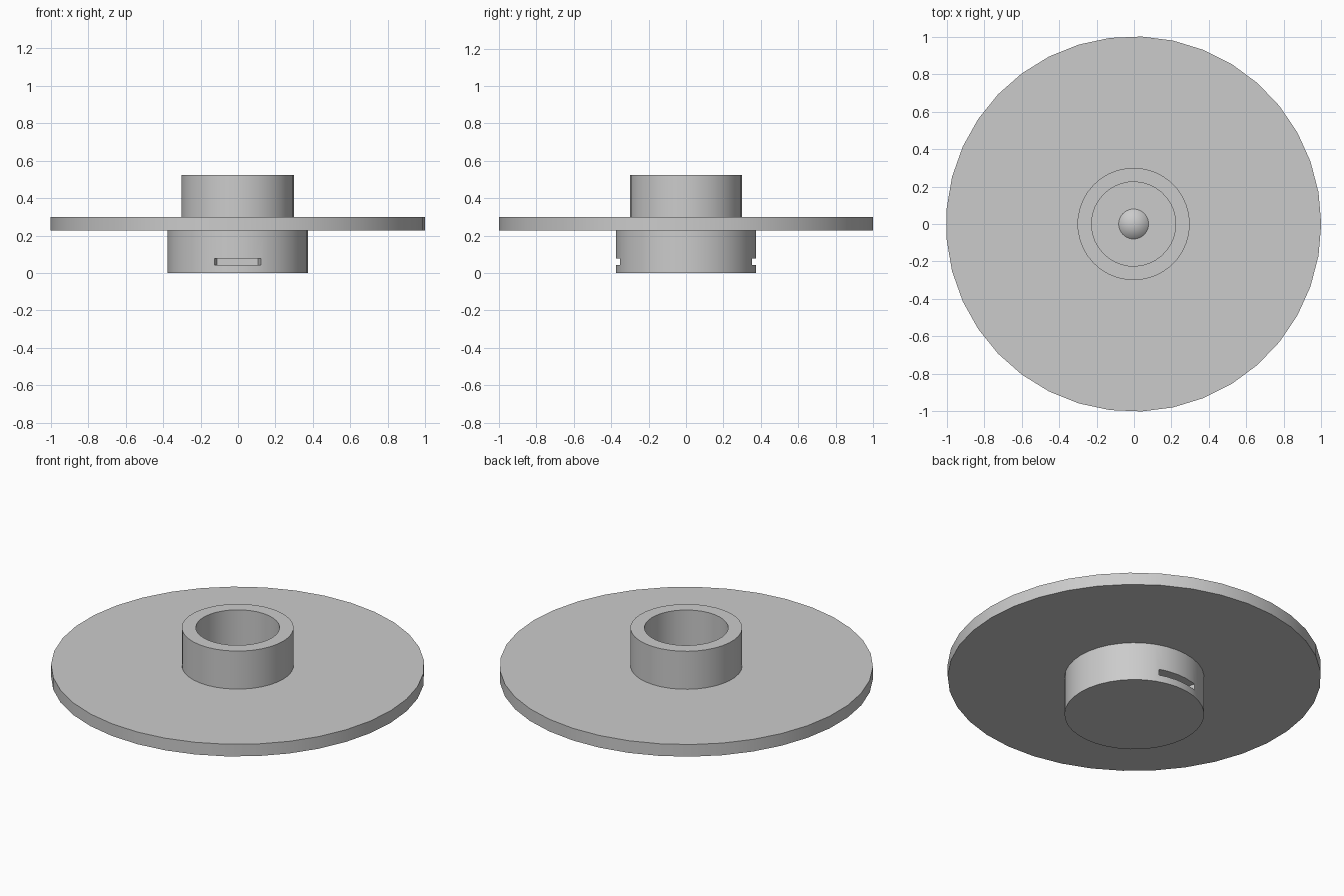
import bpy, bmesh, math
from mathutils import Matrix

cube = bpy.data.objects.get("Cube")
if cube:
    bpy.data.objects.remove(cube, do_unlink=True)

SIDES = 37
CENTRE_X = -0.002

grey = bpy.data.materials.new("plain grey")
grey.use_nodes = True
grey.diffuse_color = (0.6, 0.6, 0.6, 1)
grey.node_tree.nodes["Principled BSDF"].inputs["Base Color"].default_value = (0.6, 0.6, 0.6, 1)


def finish(name, bm):
    bmesh.ops.recalc_face_normals(bm, faces=bm.faces[:])
    mesh = bpy.data.meshes.new(name)
    bm.to_mesh(mesh)
    bm.free()
    mesh.materials.append(grey)
    obj = bpy.data.objects.new(name, mesh)
    bpy.context.collection.objects.link(obj)
    return obj


def turned(name, profile):
    """Spin a radius/height profile round the vertical axis."""
    bm = bmesh.new()
    rings = []
    for r, z in profile:
        if r == 0:
            rings.append([bm.verts.new((CENTRE_X, 0, z))] * SIDES)
        else:
            rings.append([bm.verts.new((CENTRE_X + r * math.cos(math.tau * i / SIDES),
                                        r * math.sin(math.tau * i / SIDES), z))
                          for i in range(SIDES)])
    for low, high in zip(rings, rings[1:]):
        for i in range(SIDES):
            j = (i + 1) % SIDES
            corners = dict.fromkeys((low[i], low[j], high[j], high[i]))
            bm.faces.new(list(corners))
    return finish(name, bm)


def smooth(obj):
    bpy.ops.object.select_all(action='DESELECT')
    obj.select_set(True)
    bpy.context.view_layer.objects.active = obj
    bpy.ops.object.shade_smooth_by_angle(angle=math.radians(30))


# Wide plate, hollow upper hub with a centring cone in its floor, lower hub
plate = turned("plate", [(0, 0.228), (1.002, 0.228), (1.002, 0.3), (0, 0.3)])
upper_hub = turned("upper_hub", [(0, 0.26), (0.3, 0.26), (0.3, 0.525), (0.225, 0.525),
                                 (0.225, 0.301), (0.08, 0.301), (0, 0.38)])
lower_hub = turned("lower_hub", [(0, 0), (0.375, 0), (0.375, 0.24), (0, 0.24)])

# Tapered slot cutters at the front and back of the lower hub
for name, side in (("front_slot_cutter", 1), ("back_slot_cutter", -1)):
    bm = bmesh.new()
    outline = [(-0.137, -0.4), (0.137, -0.4), (0.11, -0.3), (-0.11, -0.3)]
    base = bm.faces.new([bm.verts.new((x, y * side, 0.042)) for x, y in outline])
    top = bmesh.ops.extrude_face_region(bm, geom=[base])["geom"]
    bmesh.ops.translate(bm, vec=(0, 0, 0.036),
                        verts=[v for v in top if isinstance(v, bmesh.types.BMVert)])
    bm.transform(Matrix.Translation((CENTRE_X, 0, 0)))
    cutter = finish(name, bm)
    cutter.hide_render = True
    cutter.hide_set(True)
    cut = lower_hub.modifiers.new(name, 'BOOLEAN')
    cut.operation = 'DIFFERENCE'
    cut.solver = 'EXACT'
    cut.object = cutter

for part in (plate, upper_hub, lower_hub):
    smooth(part)
